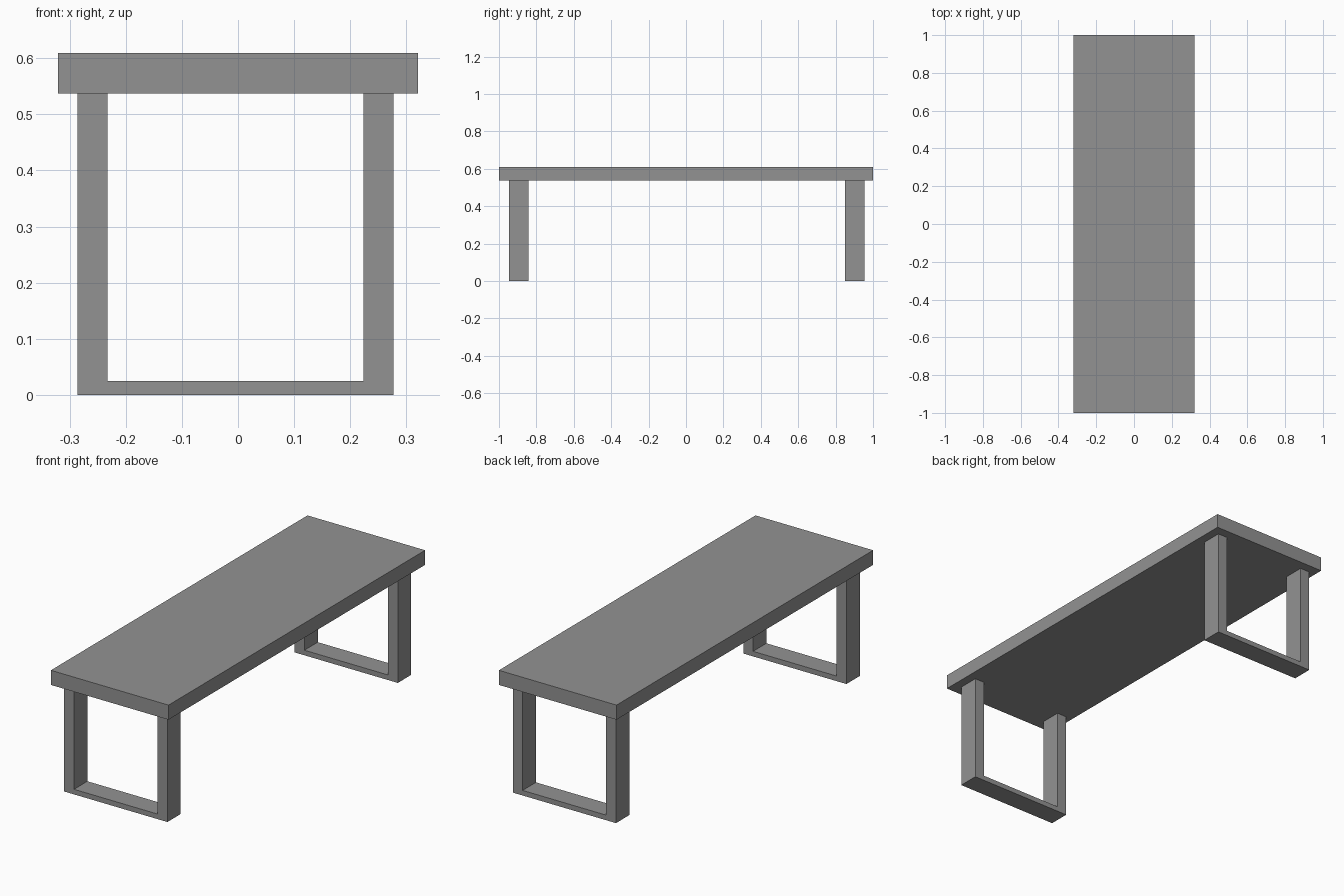
import bpy

cube = bpy.data.objects.get("Cube")
if cube:
    bpy.data.objects.remove(cube, do_unlink=True)

# Single grey finish
grey = bpy.data.materials.new("plain_grey")
grey.use_nodes = True
colour = (0.29, 0.29, 0.29, 1)
grey.diffuse_color = colour
grey.node_tree.nodes["Principled BSDF"].inputs["Base Color"].default_value = colour


def make_mesh(name, verts, faces):
    mesh = bpy.data.meshes.new(name)
    mesh.from_pydata(verts, [], faces)
    mesh.materials.append(grey)
    obj = bpy.data.objects.new(name, mesh)
    bpy.context.collection.objects.link(obj)
    return obj


def extrude_profile(name, profile, y0, y1):
    """Extrude a counter-clockwise x-z outline from y0 (front) to y1 (back)."""
    n = len(profile)
    verts = [(x, y, z) for y in (y0, y1) for x, z in profile]
    faces = [list(range(n)), list(range(2 * n - 1, n - 1, -1))]
    faces += [[i, i + n, (i + 1) % n + n, (i + 1) % n] for i in range(n)]
    return make_mesh(name, verts, faces)


WIDTH, LENGTH = 0.642, 2.0
UNDERSIDE, TOP = 0.537, 0.609
HALF = WIDTH / 2

# Table top slab
slab = [(-HALF, UNDERSIDE), (HALF, UNDERSIDE), (HALF, TOP), (-HALF, TOP)]
extrude_profile("table_top", slab, -LENGTH / 2, LENGTH / 2)

# U-shaped leg frames: two wide uprights joined by a thin floor bar
LEFT, RIGHT = 0.277, -0.286
POST, BAR, DEPTH = 0.0535, 0.025, 0.104
frame = [
    (RIGHT, 0), (LEFT, 0), (LEFT, UNDERSIDE), (LEFT - POST, UNDERSIDE),
    (LEFT - POST, BAR), (RIGHT + POST, BAR),
    (RIGHT + POST, UNDERSIDE), (RIGHT, UNDERSIDE),
]
for name, y in (("front_leg_frame", -0.946), ("back_leg_frame", 0.85)):
    extrude_profile(name, frame, y, y + DEPTH)
